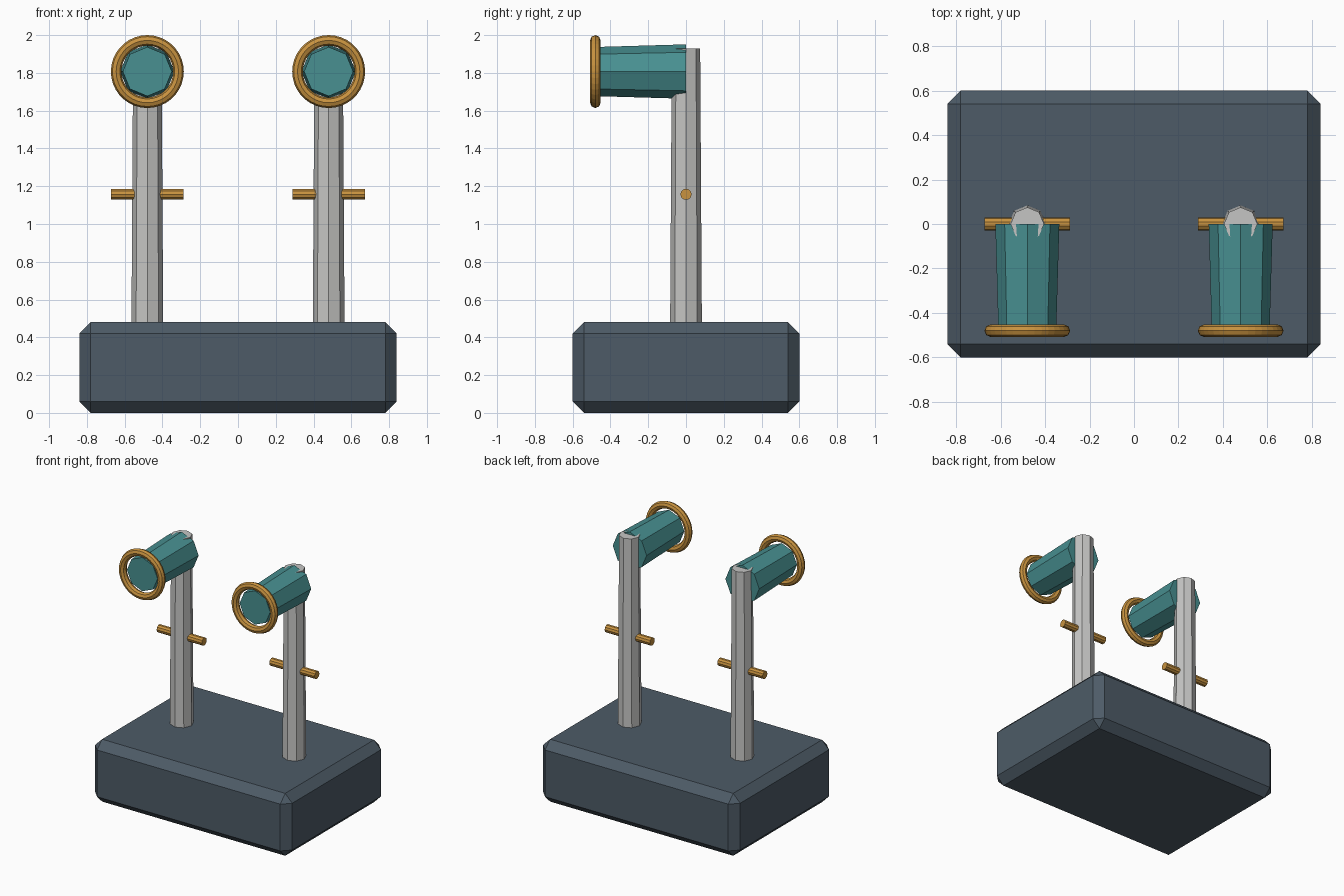
import bpy
from math import radians

cube = bpy.data.objects.get("Cube")
if cube:
    bpy.data.objects.remove(cube, do_unlink=True)


def make_material(name, rgb):
    mat = bpy.data.materials.new(name)
    mat.use_nodes = True
    color = (*rgb, 1)
    mat.diffuse_color = color
    mat.node_tree.nodes["Principled BSDF"].inputs["Base Color"].default_value = color
    return mat


slate = make_material("slate", (0.075, 0.105, 0.135))
grey = make_material("light_grey", (0.56, 0.56, 0.55))
teal = make_material("teal", (0.065, 0.28, 0.285))
gold = make_material("gold", (0.58, 0.29, 0.05))


def finish(name, mat):
    obj = bpy.context.object
    obj.name = name
    obj.data.materials.append(mat)
    return obj


def cone(name, mat, sides, r1, r2, depth, location, rotation=(0, 0, 0)):
    bpy.ops.mesh.primitive_cone_add(vertices=sides, radius1=r1, radius2=r2, depth=depth,
                                    location=location, rotation=rotation)
    return finish(name, mat)


# Chamfered base block
bpy.ops.mesh.primitive_cube_add(size=1, location=(0, 0, 0.24))
base = finish("base", slate)
base.scale = (1.68, 1.2, 0.48)
bpy.ops.object.transform_apply(location=False, rotation=False, scale=True)
bevel = base.modifiers.new("chamfer", "BEVEL")
bevel.width = 0.06
bevel.segments = 1

HEAD_Z = 1.807
for side, x in (("left", 0.48), ("right", -0.48)):
    # Tapered post with a crossbar
    cone(side + "_post", grey, 8, 0.084, 0.075, 1.45, (x, 0, 1.205))
    cone(side + "_crossbar", gold, 10, 0.03, 0.03, 0.385, (x, 0, 1.157), (0, radians(90), 0))
    # Barrel pointing forward, narrowing towards its rim
    cone(side + "_barrel", teal, 8, 0.144, 0.13, 0.48, (x, -0.24, HEAD_Z), (radians(90), 0, 0))
    # Ring around the front of the barrel
    bpy.ops.mesh.primitive_torus_add(major_radius=0.165, minor_radius=0.028,
                                     major_segments=36, minor_segments=8,
                                     location=(x, -0.48, HEAD_Z), rotation=(radians(90), 0, 0))
    finish(side + "_rim_ring", gold)
